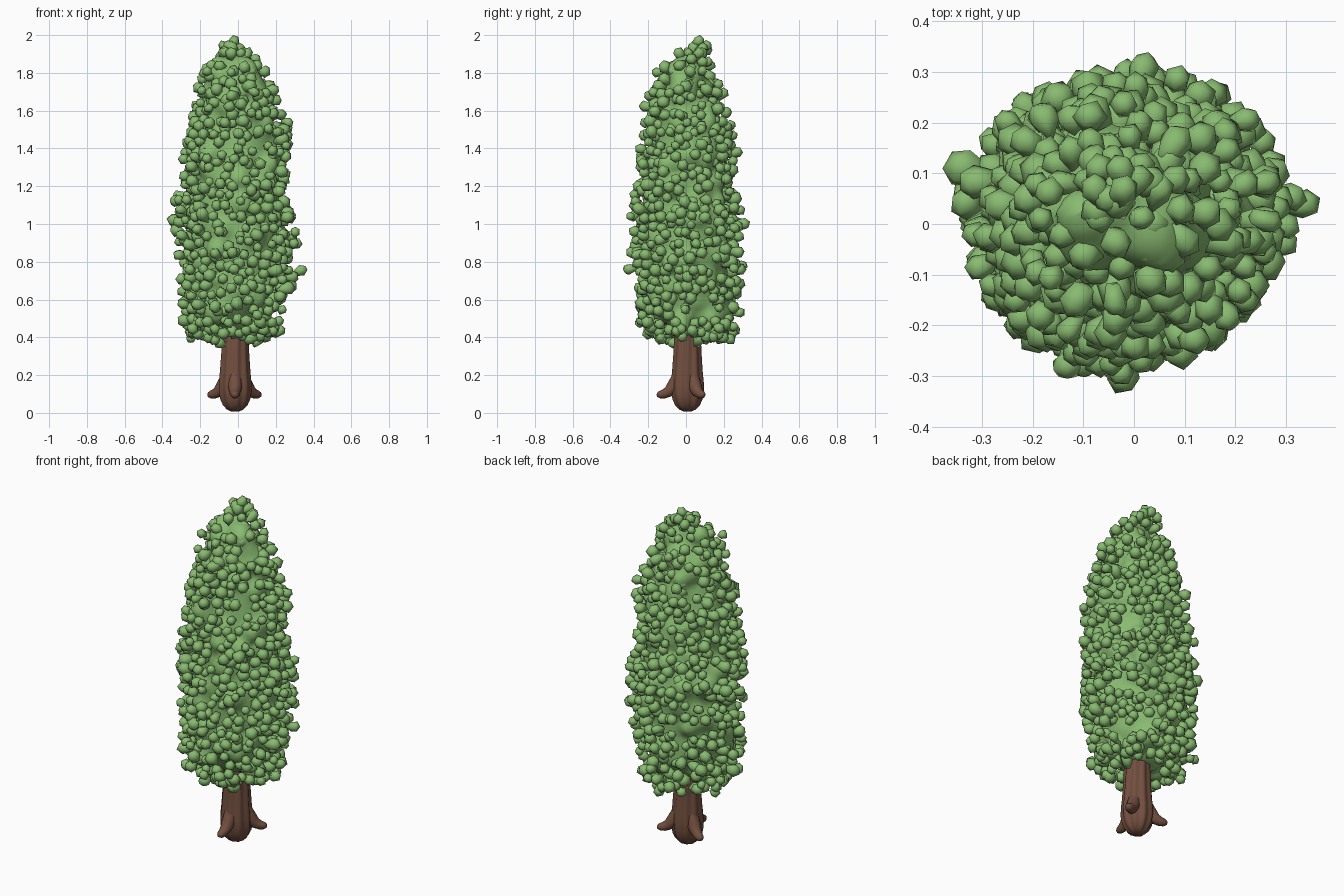
import bpy, bmesh, math, random
from mathutils import Vector, Matrix, noise

if "Cube" in bpy.data.objects:
    bpy.data.objects.remove(bpy.data.objects["Cube"])

random.seed(5)


def material(name, rgb):
    m = bpy.data.materials.new(name)
    m.diffuse_color = (*rgb, 1)
    m.use_nodes = True
    m.node_tree.nodes["Principled BSDF"].inputs["Base Color"].default_value = m.diffuse_color
    return m


LEAF = material("leaf green", (0.25, 0.495, 0.165))
BARK = material("bark brown", (0.17, 0.078, 0.05))


def finish(bm, name, mat, angle):
    bmesh.ops.recalc_face_normals(bm, faces=bm.faces)
    me = bpy.data.meshes.new(name)
    bm.to_mesh(me)
    bm.free()
    ob = bpy.data.objects.new(name, me)
    bpy.context.collection.objects.link(ob)
    me.materials.append(mat)
    bpy.ops.object.select_all(action='DESELECT')
    ob.select_set(True)
    bpy.context.view_layer.objects.active = ob
    bpy.ops.object.shade_smooth_by_angle(angle=math.radians(angle))
    return ob


def loft(bm, rings):
    """Skin a list of equal-length point rings and cap both ends."""
    vs = [[bm.verts.new(p) for p in r] for r in rings]
    n = len(vs[0])
    for a, b in zip(vs, vs[1:]):
        for i in range(n):
            bm.faces.new((a[i], a[(i + 1) % n], b[(i + 1) % n], b[i]))
    bm.faces.new(vs[0])
    bm.faces.new(vs[-1])


def interp(table, z):
    z = min(max(z, table[0][0]), table[-1][0])
    for a, b in zip(table, table[1:]):
        if z <= b[0]:
            t = (z - a[0]) / (b[0] - a[0])
            return [p + (q - p) * t for p, q in zip(a[1:], b[1:])]


# Crown outline: height, x min, x max, y min, y max
CROWN = [
    (0.36, -0.22, 0.17, -0.18, 0.22), (0.44, -0.32, 0.25, -0.25, 0.30),
    (0.60, -0.35, 0.27, -0.29, 0.32), (0.80, -0.35, 0.32, -0.30, 0.32),
    (0.90, -0.35, 0.33, -0.30, 0.32), (1.03, -0.37, 0.32, -0.30, 0.33),
    (1.13, -0.35, 0.28, -0.30, 0.32), (1.25, -0.32, 0.31, -0.29, 0.30),
    (1.42, -0.33, 0.29, -0.27, 0.28), (1.60, -0.26, 0.26, -0.24, 0.25),
    (1.80, -0.24, 0.19, -0.19, 0.18), (1.92, -0.14, 0.10, -0.07, 0.15),
    (2.00, -0.06, 0.05, 0.01, 0.12)]


def crown_point(z, a, inset):
    x0, x1, y0, y1 = interp(CROWN, z)
    rx = max((x1 - x0) / 2 - inset, 0.012)
    ry = max((y1 - y0) / 2 - inset, 0.012)
    return Vector(((x0 + x1) / 2 + rx * math.cos(a), (y0 + y1) / 2 + ry * math.sin(a), z))


def pick_height(lo, hi):
    """Random height, weighted by how wide the crown is there."""
    while True:
        z = random.uniform(lo, hi)
        x0, x1, _, _ = interp(CROWN, z)
        if random.random() < (x1 - x0) / 0.66:
            return z


# Inner foliage mass: domed core with broad swellings, fused into one skin
bm = bmesh.new()
rings = []
for k in range(31):
    z = 0.42 + 1.48 * k / 30
    inset = 0.105 + 0.08 * max(0, 1 - k / 3)
    rings.append([crown_point(z, math.tau * i / 32, inset) for i in range(32)])
loft(bm, rings)
for _ in range(110):
    z = pick_height(0.46, 1.86)
    r = random.uniform(0.05, 0.075)
    p = crown_point(z, random.uniform(0, math.tau), r + random.uniform(0.045, 0.075))
    bmesh.ops.create_icosphere(bm, subdivisions=2, radius=r, matrix=Matrix.Translation(p))
mass = finish(bm, "foliage_mass", LEAF, 180)
fuse = mass.modifiers.new("fuse", 'REMESH')
fuse.mode = 'VOXEL'
fuse.voxel_size = 0.022
fuse.use_smooth_shade = True
soften = mass.modifiers.new("soften", 'SMOOTH')
soften.iterations = 3


# Leaf clusters: low-poly balls, some joined to the mass by a short stalk
def add_cluster(p, r, tail):
    out = (p - Vector((-0.02, 0.01, p.z - 0.05))).normalized()
    out = (out + Vector([random.uniform(-0.5, 0.5) for _ in range(3)])).normalized()
    m = Matrix.Translation(p) @ Matrix.Rotation(random.uniform(0, 6), 4, out)
    for v in bmesh.ops.create_icosphere(bm, subdivisions=1, radius=r, matrix=m)["verts"]:
        if (v.co - p).dot(out) < -0.6 * r:
            v.co -= out * r * tail
        v.co += Vector([random.uniform(-1, 1) for _ in range(3)]) * r * 0.08


bm = bmesh.new()
placed = []
tries = 0
while len(placed) < 700 and tries < 12000:
    tries += 1
    z = pick_height(0.385, 1.95)
    r = random.uniform(0.026, 0.038)
    p = crown_point(z, random.uniform(0, math.tau), r + random.uniform(-0.01, 0.068))
    p += (p - Vector((-0.02, 0.01, z))) * noise.noise(p * 6) * 0.12
    if all((p - q).length > 0.044 for q in placed):
        placed.append(p)
        add_cluster(p, r, random.choice((0, 0.3, 0.8)))
# Clusters under the crown
for _ in range(26):
    p = crown_point(0.44, random.uniform(0, math.tau), random.uniform(0.05, 0.15))
    p.z = random.uniform(0.39, 0.44)
    add_cluster(p, 0.03, 0)
# Tip and stray twigs
for p in ((-0.02, 0.07, 1.968), (-0.05, 0.05, 1.945), (0.01, 0.09, 1.93), (0.05, 0.07, 1.905),
          (-0.07, 0.01, 1.91), (0.338, 0.04, 0.755), (-0.02, -0.305, 0.76),
          (-0.03, -0.29, 0.85), (-0.1, -0.07, 0.37), (0.02, 0.31, 1.0)):
    add_cluster(Vector(p), 0.031, 0.8)
finish(bm, "leaf_clusters", LEAF, 70)

# Fluted trunk with a rounded foot
TRUNK = [(0.008, 0.022), (0.018, 0.045), (0.04, 0.066), (0.07, 0.08), (0.11, 0.088),
         (0.16, 0.088), (0.22, 0.082), (0.32, 0.075), (0.45, 0.07), (0.52, 0.05)]
bm = bmesh.new()
rings = []
for z, r in TRUNK:
    ring = []
    for i in range(54):
        a = math.tau * i / 54
        f = r * (0.95 + 0.055 * math.cos(9 * a + 0.6 * math.sin(z * 8)))
        ring.append((-0.016 + f * math.cos(a), 0.008 + f * math.sin(a), z))
    rings.append(ring)
loft(bm, rings)
finish(bm, "trunk", BARK, 60)

# Three stubby roots flaring from the trunk: distance from axis, height, radius
ROOT = [(0.03, 0.26, 0.02), (0.05, 0.19, 0.034), (0.078, 0.135, 0.036), (0.10, 0.112, 0.03),
        (0.125, 0.10, 0.025), (0.145, 0.097, 0.021), (0.159, 0.098, 0.013), (0.163, 0.099, 0.004)]
bm = bmesh.new()
for ang in (math.radians(32), math.radians(152), math.radians(270)):
    d = Vector((math.cos(ang), math.sin(ang), 0))
    side = Vector((-d.y, d.x, 0))
    pts = [Vector((-0.016, 0.008, z)) + d * s for s, z, _ in ROOT]
    rings = []
    for k, (s, z, r) in enumerate(ROOT):
        t = (pts[min(k + 1, 7)] - pts[max(k - 1, 0)]).normalized()
        up = t.cross(side)
        rings.append([pts[k] + (side * math.cos(math.tau * i / 14)
                                + up * math.sin(math.tau * i / 14)) * r for i in range(14)])
    loft(bm, rings)
finish(bm, "roots", BARK, 60)
